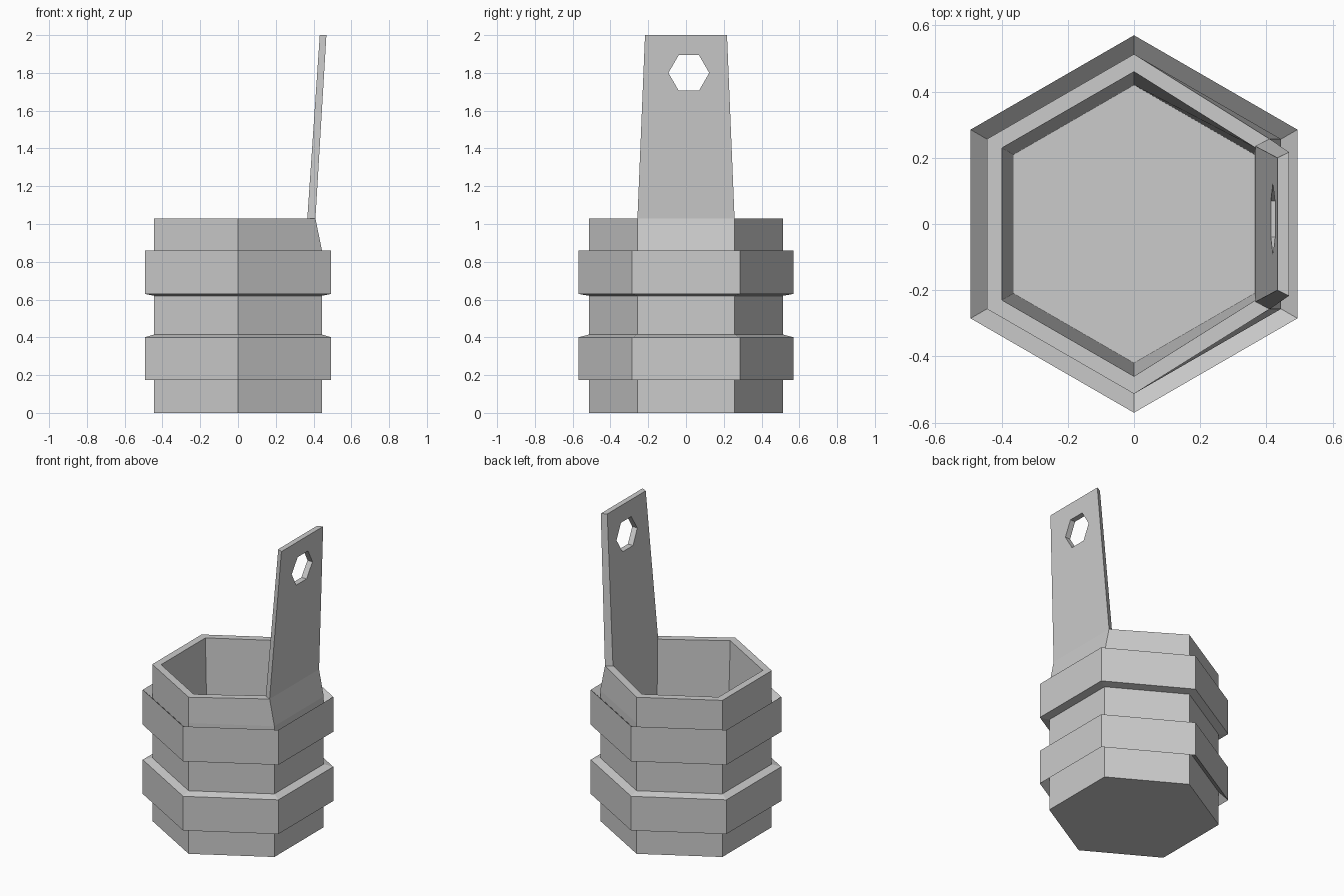
import bpy, bmesh, math
from mathutils import Vector

cube = bpy.data.objects.get("Cube")
if cube:
    bpy.data.objects.remove(cube, do_unlink=True)

grey = bpy.data.materials.new("plain grey")
grey.use_nodes = True
grey.diffuse_color = (0.6, 0.6, 0.6, 1)
grey.node_tree.nodes["Principled BSDF"].inputs["Base Color"].default_value = (0.6, 0.6, 0.6, 1)


def finish(name, bm):
    bmesh.ops.recalc_face_normals(bm, faces=bm.faces[:])
    mesh = bpy.data.meshes.new(name)
    bm.to_mesh(mesh)
    bm.free()
    mesh.materials.append(grey)
    obj = bpy.data.objects.new(name, mesh)
    bpy.context.collection.objects.link(obj)
    return obj


def loft(bm, loops):
    """Skin a stack of vertex loops and cap both ends."""
    rows = [[bm.verts.new(p) for p in loop] for loop in loops]
    n = len(rows[0])
    for a, b in zip(rows, rows[1:]):
        for i in range(n):
            j = (i + 1) % n
            bm.faces.new((a[i], a[j], b[j], b[i]))
    bm.faces.new(rows[0])
    bm.faces.new(rows[-1])


def hexagon(r, z):
    angles = [math.radians(30 + 60 * i) for i in range(6)]
    return [Vector((r * math.cos(a), r * math.sin(a), z)) for a in angles]


# Bucket: six-sided body with two hoops, a rim and a tapered inside
BODY, HOOP = 0.513, 0.57
profile = [
    (BODY, 0), (BODY, 0.225), (HOOP, 0.175), (HOOP, 0.40), (BODY, 0.415),
    (BODY, 0.62), (HOOP, 0.63), (HOOP, 0.86), (BODY, 0.81), (BODY, 0.86),
    (BODY, 1.03), (0.46, 1.03), (0.42, 0.06),
]
loops = [hexagon(r, z) for r, z in profile]
# The rim leans inward on the handle side
for loop, x in ((loops[-3], 0.41), (loops[-2], 0.367)):
    for i in (0, 5):
        loop[i].x = x
bm = bmesh.new()
loft(bm, loops)
finish("bucket", bm)


# Handle: tapered upright plate leaning outward
def plate_loop(x_in, x_out, y_in, y_out, z):
    return [Vector(p) for p in ((x_in, -y_in, z), (x_out, -y_out, z),
                                (x_out, y_out, z), (x_in, y_in, z))]


bm = bmesh.new()
loft(bm, [plate_loop(0.367, 0.41, 0.235, 0.257, 1.03),
          plate_loop(0.433, 0.468, 0.20, 0.217, 2.0)])
handle = finish("handle", bm)

# Hanging hole: six-sided cut through the plate
bm = bmesh.new()
ring = [math.radians(60 * i) for i in range(6)]
loft(bm, [[Vector((x, 0.015 + 0.108 * math.cos(a), 1.80 + 0.108 * math.sin(a)))
           for a in ring] for x in (0.2, 0.7)])
cutter = finish("hole_cutter", bm)
cutter.hide_render = True

cut = handle.modifiers.new("hanging hole", "BOOLEAN")
cut.operation = "DIFFERENCE"
cut.solver = "EXACT"
cut.object = cutter
bpy.context.view_layer.objects.active = handle
bpy.ops.object.modifier_apply(modifier=cut.name)
bpy.data.objects.remove(cutter, do_unlink=True)
